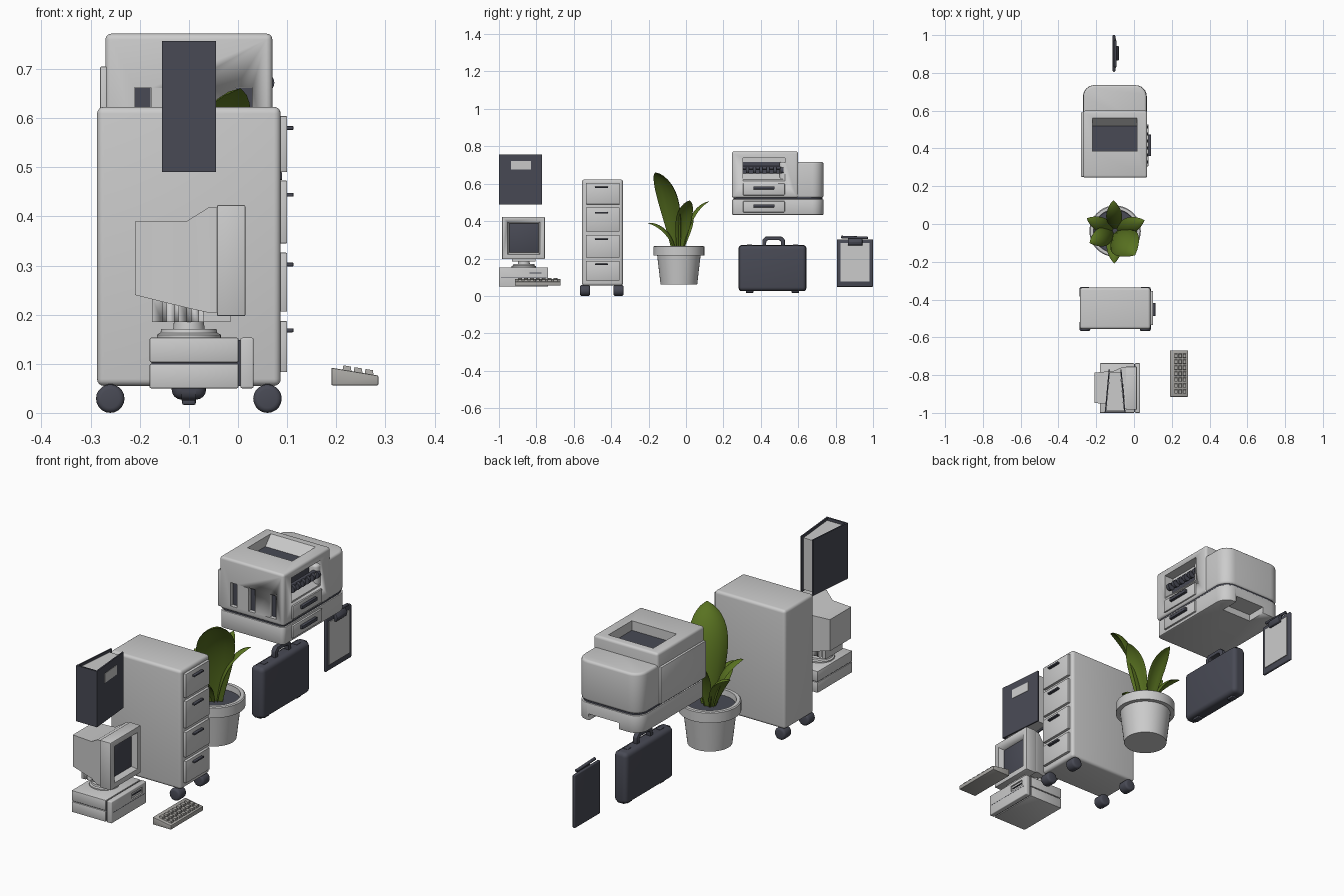
import bpy, bmesh, math
from mathutils import Vector


def material(name, r, g, b):
    m = bpy.data.materials.new(name)
    m.diffuse_color = (r, g, b, 1)
    return m


DARK = material("dark_plastic", 0.065, 0.068, 0.09)
GREEN = material("leaf_green", 0.10, 0.17, 0.015)
WARM = material("warm_grey", 0.40, 0.39, 0.37)


def finish(name, bm, mat=None, bevel=0, seg=3):
    bmesh.ops.recalc_face_normals(bm, faces=bm.faces)
    if bevel:
        edges = [e for e in bm.edges if e.calc_face_angle(0) > 0.6]
        bmesh.ops.bevel(bm, geom=edges, offset=bevel, segments=seg, profile=0.5, affect='EDGES')
    me = bpy.data.meshes.new(name)
    bm.to_mesh(me)
    bm.free()
    ob = bpy.data.objects.new(name, me)
    bpy.context.collection.objects.link(ob)
    if mat:
        me.materials.append(mat)
    for o in bpy.context.selected_objects:
        o.select_set(False)
    ob.select_set(True)
    bpy.context.view_layer.objects.active = ob
    bpy.ops.object.shade_smooth_by_angle(angle=math.radians(35))
    return ob


def loft(name, rings, mat=None, bevel=0, seg=3, caps=True):
    bm = bmesh.new()
    vs = [[bm.verts.new(p) for p in r] for r in rings]
    n = len(rings[0])
    for a, b in zip(vs, vs[1:]):
        for i in range(n):
            bm.faces.new((a[i], a[(i + 1) % n], b[(i + 1) % n], b[i]))
    if caps:
        bm.faces.new(vs[0])
        bm.faces.new(vs[-1])
    return finish(name, bm, mat, bevel, seg)


def prism(name, pts, axis, lo, hi, mat=None, bevel=0, seg=3):
    def put(p, h):
        q = list(p)
        q.insert(axis, h)
        return q
    return loft(name, [[put(p, h) for p in pts] for h in (lo, hi)], mat, bevel, seg)


def box(name, x0, x1, y0, y1, z0, z1, mat=None, bevel=0, seg=3):
    return prism(name, [(x0, y0), (x1, y0), (x1, y1), (x0, y1)], 2, z0, z1, mat, bevel, seg)


def cut(ob, cutter):
    m = ob.modifiers.new("cut", 'BOOLEAN')
    m.operation, m.solver, m.object = 'DIFFERENCE', 'EXACT', cutter
    bpy.context.view_layer.objects.active = ob
    bpy.ops.object.modifier_move_to_index(modifier=m.name, index=0)
    bpy.ops.object.modifier_apply(modifier=m.name)
    bpy.data.objects.remove(cutter)


def lathe(name, profile, cx, cy, mat=None, n=40):
    rings = [[(cx + r * math.cos(2 * math.pi * i / n), cy + r * math.sin(2 * math.pi * i / n), z)
              for i in range(n)] for r, z in profile]
    return loft(name, rings, mat)


def rod(name, p, q, r, mat=None, bevel=0, n=20):
    p, q = Vector(p), Vector(q)
    rot = (q - p).to_track_quat('Z', 'Y')
    ring = [rot @ Vector((r * math.cos(2 * math.pi * i / n), r * math.sin(2 * math.pi * i / n), 0)) for i in range(n)]
    return loft(name, [[p + v for v in ring], [q + v for v in ring]], mat, bevel)


def rounded_plan(x0, x1, y0, y1, rf, rb):
    pts = []
    for x, y, r, a in ((x0 + rf, y0 + rf, rf, 180), (x1 - rf, y0 + rf, rf, 270),
                       (x1 - rb, y1 - rb, rb, 0), (x0 + rb, y1 - rb, rb, 90)):
        for k in range(7):
            t = math.radians(a + 15 * k)
            pts.append((x + r * math.cos(t), y + r * math.sin(t)))
    return pts


def pull(name, x, y0, y1, z, depth=0.014, h=0.008):
    # bar handle on a +x face
    box(name, x - 0.004, x + depth, y0, y1, z - h / 2, z + h / 2, DARK, 0.002, 2)


# binder: spine, tapering covers, pages and label
box("binder_spine", -0.155, -0.045, -1.0, -0.992, 0.49, 0.757, DARK)
for s in (-1, 1):
    prism("binder_cover", [(-0.1 + s * a, y) for a, y in
                           ((0.055, -1), (0.034, -0.77), (0.028, -0.77), (0.048, -1))], 2, 0.49, 0.757, DARK)
prism("binder_pages", [(-0.147, -0.99), (-0.053, -0.99), (-0.072, -0.785), (-0.128, -0.785)], 2, 0.498, 0.745)
prism("binder_label", [(-0.0505, -0.935), (-0.049, -0.935), (-0.0585, -0.83), (-0.060, -0.83)], 2, 0.675, 0.72)

# computer monitor
shell = [(-0.21, 0.08, 0.24, 0.39), (-0.105, 0.09, 0.214, 0.39), (-0.06, 0.11, 0.204, 0.418), (-0.04, 0.11, 0.204, 0.418)]
loft("monitor_shell", [[(x, -0.867 + s * w, z) for s, z in ((-1, a), (1, a), (1, b), (-1, b))] for x, w, a, b in shell])
bezel = box("monitor_bezel", -0.043, 0.015, -0.983, -0.755, 0.197, 0.423, None, 0.003, 2)
cut(bezel, loft("screen_cutter", [[(x, -0.867 + s * w, 0.31 + t * w) for s, t in ((-1, -1), (1, -1), (1, 1), (-1, 1))]
                                 for x, w in ((-0.012, 0.078), (0.02, 0.089))]))
box("monitor_screen", -0.02, -0.009, -0.945, -0.789, 0.232, 0.388, DARK, 0.003, 2)

# monitor foot with vents, swivel stand
foot = box("monitor_foot", -0.175, -0.015, -0.93, -0.805, 0.185, 0.235)
for i in range(4):
    x = -0.15 + i * 0.025
    for y in (-0.93, -0.805):
        cut(foot, box("vent_cutter", x - 0.004, x + 0.004, y - 0.025, y + 0.025, 0.18, 0.25))
lathe("monitor_swivel", [(0.065, 0.150), (0.065, 0.159), (0.058, 0.163), (0.056, 0.171),
                         (0.032, 0.171), (0.03, 0.19)], -0.1, -0.867)

# computer case: two shells over a core, plus front plate with drives
box("case_core", -0.176, 0.01, -0.994, -0.742, 0.055, 0.148, DARK)
for z in (0.05, 0.103):
    box("case_shell", -0.18, 0.001, -1.0, -0.737, z, z + 0.05, None, 0.003, 2)
plate = box("case_front", 0.005, 0.032, -1.0, -0.737, 0.05, 0.153, None, 0.004)
cut(plate, box("drive_cutter", 0.025, 0.05, -0.845, -0.765, 0.108, 0.137))
box("drive_slot", 0.024, 0.03, -0.838, -0.772, 0.121, 0.125, DARK)
box("case_stripe", 0.03, 0.0325, -0.99, -0.747, 0.098, 0.1, DARK)

# keyboard
prism("keyboard_body", [(0.19, 0.056), (0.286, 0.056), (0.286, 0.076), (0.19, 0.092)], 1, -0.915, -0.67, WARM, 0.003, 2)
for r in range(3):
    for c in range(7):
        x, y = 0.222 + 0.0225 * r, -0.887 + 0.0315 * c
        z = 0.092 - (x - 0.19) * 0.167
        loft("key", [[(x + a * w, y + b * w * 1.25, z + h - a * w * 0.167) for a, b in ((-1, -1), (1, -1), (1, 1), (-1, 1))]
                     for w, h in ((0.0095, -0.004), (0.0075, 0.009))], WARM)

# filing cabinet with drawers and casters
box("cabinet_body", -0.287, 0.087, -0.556, -0.337, 0.055, 0.623, None, 0.014, 4)
for z0, z1, hz in ((0.083, 0.187, 0.168), (0.206, 0.326, 0.302), (0.345, 0.473, 0.444), (0.49, 0.604, 0.58)):
    box("cabinet_drawer", 0.08, 0.1, -0.535, -0.355, z0, z1, None, 0.002, 2)
    pull("drawer_handle", 0.1, -0.487, -0.417, hz, 0.013)
for x in (-0.26, 0.06):
    for y in (-0.54, -0.361):
        rod("caster_wheel", (x, y - 0.027, 0.029), (x, y + 0.027, 0.029), 0.029, DARK, 0.01)
        rod("caster_stem", (x, y, 0.03), (x, y, 0.065), 0.012, DARK)

# potted plant
PX, PY = -0.1, -0.038
lathe("plant_pot", [(0.098, 0.062), (0.116, 0.216), (0.136, 0.216), (0.136, 0.263), (0.131, 0.267),
                    (0.115, 0.267), (0.112, 0.23)], PX, PY)
lathe("pot_soil", [(0.113, 0.228), (0.113, 0.24)], PX, PY, DARK)


def leaf(tx, ty, tz, width):
    tip, base = Vector((tx, ty, tz)), Vector((PX, PY, 0.235))
    flat = Vector((tx - PX, ty - PY, 0))
    side = flat.normalized().cross(Vector((0, 0, 1)))
    base += flat.normalized() * 0.02
    mid = base + flat * 0.25 + Vector((0, 0, (tz - base.z) * 0.8))
    rings = []
    for i in range(15):
        t = i / 14
        c = base * (1 - t) ** 2 + mid * 2 * t * (1 - t) + tip * t * t
        d = ((mid - base) * (1 - t) + (tip - mid) * t).normalized()
        nrm = side.cross(d)
        w = width / 2 * max(0.02, math.sin(math.pi * min(1, 0.1 + 0.9 * t ** 1.2)) ** 0.75)
        ring = []
        for k in range(12):
            a = math.pi * k / 6
            u = math.cos(a)
            ring.append(c + side * w * u + nrm * (0.3 * w * (1 - u * u) + 0.14 * w * math.sin(a)))
        rings.append(ring)
    loft("plant_leaf", rings, GREEN)


for spec in ((0.005, -0.165, 0.66, 0.17), (0.055, 0.02, 0.51, 0.09), (-0.11, 0.125, 0.505, 0.085),
             (-0.25, 0.03, 0.42, 0.08), (-0.235, -0.1, 0.47, 0.1), (-0.105, -0.208, 0.39, 0.085)):
    leaf(*spec)

# printer base with rear notch
base = prism("printer_base", rounded_plan(-0.27, 0.068, 0.247, 0.735, 0.02, 0.06), 2, 0.433, 0.517, None, 0.005, 2)
cut(base, box("notch_cutter", -0.16, 0.0, 0.64, 0.8, 0.4, 0.465))
prism("printer_seam", rounded_plan(-0.264, 0.062, 0.253, 0.729, 0.02, 0.06), 2, 0.51, 0.535, DARK)

# printer body with output tray, front slots and side window
prism("printer_rear", rounded_plan(-0.268, 0.066, 0.5, 0.735, 0.02, 0.06), 2, 0.524, 0.717, None, 0.012, 3)
body = box("printer_body", -0.27, 0.07, 0.245, 0.6, 0.524, 0.772, None, 0.012, 3)
cut(body, prism("tray_cutter", [(0.385, 0.725), (0.52, 0.725), (0.565, 0.776), (0.565, 0.8), (0.385, 0.8)], 0, -0.22, 0.017))
for x in (-0.194, -0.1, 0.012):
    cut(body, box("slot_cutter", x - 0.017, x + 0.017, 0.2, 0.265, 0.55, 0.662))
    box("printer_slot", x - 0.016, x + 0.016, 0.262, 0.268, 0.551, 0.661, DARK)
cut(body, box("window_cutter", 0.022, 0.1, 0.305, 0.528, 0.615, 0.737))
box("tray_floor", -0.219, 0.016, 0.386, 0.519, 0.72, 0.727, DARK)
box("window_back", 0.018, 0.026, 0.306, 0.527, 0.655, 0.715, DARK)
prism("window_ramp", [(0.02, 0.66), (0.068, 0.622), (0.068, 0.615), (0.02, 0.615)], 1, 0.306, 0.527)
rod("window_roller", (0.05, 0.306, 0.685), (0.05, 0.527, 0.685), 0.009, DARK)
for i in range(6):
    y = 0.32 + i * 0.037
    rod("roller_ring", (0.056, y, 0.672), (0.056, y + 0.016, 0.672), 0.018, DARK)
box("printer_left_panel", -0.281, -0.26, 0.25, 0.59, 0.53, 0.705, None, 0.003, 2)

# printer side trays
for z0, z1, hz in ((0.538, 0.602, 0.578), (0.447, 0.507, 0.482)):
    box("paper_tray", 0.06, 0.077, 0.305, 0.528, z0, z1, None, 0.004, 2)
    pull("tray_handle", 0.077, 0.36, 0.473, hz, 0.013, 0.016)

# briefcase: two halves, seam, handle, feet
box("briefcase_core", -0.135, -0.065, 0.283, 0.642, 0.027, 0.27, DARK, 0.02, 4)
box("briefcase_seam", -0.103, -0.097, 0.281, 0.644, 0.025, 0.272, DARK, 0.018, 3)
arch = [(0.408, 0.265), (0.408, 0.3), (0.425, 0.317), (0.512, 0.317), (0.529, 0.3), (0.529, 0.265),
        (0.508, 0.265), (0.508, 0.29), (0.5, 0.298), (0.437, 0.298), (0.429, 0.29), (0.429, 0.265)]
prism("briefcase_handle", arch, 0, -0.112, -0.088, DARK, 0.004, 2)
for y in (0.34, 0.585):
    box("briefcase_foot", -0.114, -0.086, y - 0.02, y + 0.02, 0.016, 0.03, DARK, 0.004, 2)
    box("briefcase_latch", -0.112, -0.088, y - 0.015, y + 0.015, 0.262, 0.274, DARK, 0.002, 2)

# clipboard with paper, clip and pen
box("clipboard_board", -0.113, -0.099, 0.806, 1.0, 0.048, 0.302, DARK, 0.005)
box("clipboard_paper", -0.1, -0.095, 0.825, 0.982, 0.077, 0.282)
prism("clipboard_clip", [(-0.1, 0.268), (-0.085, 0.272), (-0.08, 0.29), (-0.09, 0.307), (-0.1, 0.307)], 1, 0.865, 0.943, DARK, 0.003, 2)
rod("clipboard_pen", (-0.1, 0.83, 0.315), (-0.1, 0.972, 0.31), 0.007, DARK, 0.002)
